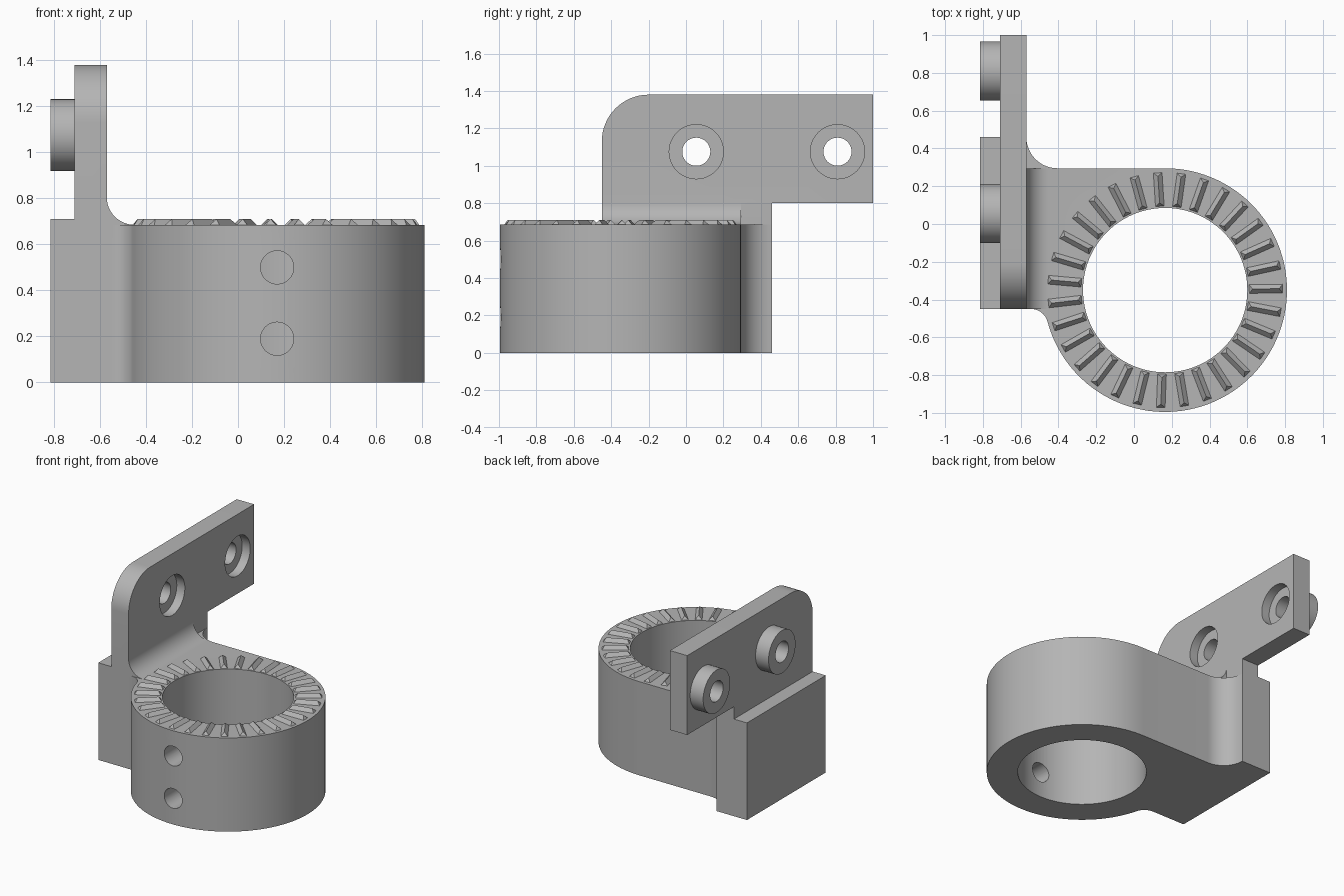
import bpy, bmesh, math
from mathutils import Matrix, Vector

if "Cube" in bpy.data.objects:
    bpy.data.objects.remove(bpy.data.objects["Cube"], do_unlink=True)

grey = bpy.data.materials.new("plain grey")
grey.use_nodes = True
grey.diffuse_color = (0.46, 0.46, 0.46, 1)
grey.node_tree.nodes["Principled BSDF"].inputs["Base Color"].default_value = grey.diffuse_color

# Main dimensions
RING = Vector((0.165, -0.35))
OUTER, BORE, TOP = 0.645, 0.435, 0.685
BACK_X, PLATE_X, FACE_X = -0.815, -0.71, -0.57
FRONT_Y, REAR_Y = -0.45, 0.46
BOLTS, BOLT_Z = (0.055, 0.81), 1.075


def arc(cx, cy, r, a0, a1, n):
    return [(cx + r * math.cos(math.radians(a0 + (a1 - a0) * i / n)),
             cy + r * math.sin(math.radians(a0 + (a1 - a0) * i / n))) for i in range(n + 1)]


def add_object(name, bm):
    bmesh.ops.recalc_face_normals(bm, faces=bm.faces[:])
    mesh = bpy.data.meshes.new(name)
    bm.to_mesh(mesh)
    bm.free()
    mesh.materials.append(grey)
    ob = bpy.data.objects.new(name, mesh)
    bpy.context.collection.objects.link(ob)
    return ob


def prism(name, outline, place, start, end):
    """Extrude a 2D outline; place(a, b, t) turns it into a 3D point."""
    bm = bmesh.new()
    face = bm.faces.new([bm.verts.new(place(a, b, start)) for a, b in outline])
    new = bmesh.ops.extrude_face_region(bm, geom=[face])["geom"]
    shift = Vector(place(0, 0, end)) - Vector(place(0, 0, start))
    bmesh.ops.translate(bm, vec=shift, verts=[v for v in new if isinstance(v, bmesh.types.BMVert)])
    return add_object(name, bm)


def along_x(a, b, t): return (t, a, b)
def along_y(a, b, t): return (a, t, b)
def along_z(a, b, t): return (a, b, t)


def round_bar(name, a, b, r, place, start, end, n=48):
    return prism(name, arc(a, b, r, 0, 360, n)[:-1], place, start, end)


def combine(target, tool, operation):
    bpy.context.view_layer.objects.active = target
    mod = target.modifiers.new(operation.title(), 'BOOLEAN')
    mod.operation, mod.object, mod.solver = operation, tool, 'EXACT'
    bpy.ops.object.modifier_apply(modifier=mod.name)
    bpy.data.objects.remove(tool, do_unlink=True)


# Clamp body: ring outline blended into the plate on both sides
r = 0.09
fy = FRONT_Y - r
fx = RING.x - math.sqrt((OUTER + r) ** 2 - (fy - RING.y) ** 2)
touch = math.degrees(math.atan2(RING.y - fy, RING.x - fx))
rear = RING.y + OUTER
blend = REAR_Y - rear
outline = [(FACE_X - 0.04, FRONT_Y)]
outline += arc(fx, fy, r, 90, touch, 10)
outline += arc(RING.x, RING.y, OUTER, touch + 180, 450, 80)[1:]
outline += arc(FACE_X + blend, REAR_Y, blend, 270, 180, 12)
outline += [(FACE_X - 0.04, REAR_Y)]
bracket = prism("clamp_bracket", outline, along_z, 0, TOP)

# Upright plate with one rounded corner and a rear arm
plate = [(FRONT_Y, 0), (REAR_Y, 0), (REAR_Y, 0.8), (1, 0.8), (1, 1.38)]
plate += arc(FRONT_Y + 0.25, 1.13, 0.25, 90, 180, 16)
combine(bracket, prism("upright_plate", plate, along_x, PLATE_X, FACE_X), 'UNION')

# Thick block behind the plate
block = [(FRONT_Y, 0), (REAR_Y, 0), (REAR_Y, 0.71), (FRONT_Y, 0.71)]
combine(bracket, prism("rear_block", block, along_x, BACK_X, PLATE_X + 0.03), 'UNION')

# Concave fillet between body top and plate
f = 0.12
fillet = [(FACE_X - 0.03, TOP - 0.03), (FACE_X + f, TOP - 0.03)]
fillet += arc(FACE_X + f, TOP + f, f, 270, 180, 12)
fillet += [(FACE_X - 0.03, TOP + f)]
combine(bracket, prism("plate_fillet", fillet, along_y, FRONT_Y, rear), 'UNION')

# Bolt bosses on the back, counterbored from the front of the plate
for y in BOLTS:
    combine(bracket, round_bar("boss", y, BOLT_Z, 0.156, along_x, BACK_X, PLATE_X + 0.02), 'UNION')
for y in BOLTS:
    combine(bracket, round_bar("bolt_hole", y, BOLT_Z, 0.075, along_x, -1, 0), 'DIFFERENCE')
    combine(bracket, round_bar("counterbore", y, BOLT_Z, 0.145, along_x, FACE_X - 0.065, 0), 'DIFFERENCE')

# Main bore and two screw holes through the front wall
combine(bracket, round_bar("bore", RING.x, RING.y, BORE, along_z, -0.2, 1, 96), 'DIFFERENCE')
for z in (0.19, 0.5):
    combine(bracket, round_bar("screw_hole", 0.17, z, 0.072, along_y, -1.2, RING.y), 'DIFFERENCE')

bpy.ops.object.select_all(action='DESELECT')
bracket.select_set(True)
bpy.context.view_layer.objects.active = bracket
bpy.ops.object.shade_smooth_by_angle(angle=math.radians(30))

# Ring of small hipped ridges on the top face
TEETH = 31
bm = bmesh.new()
for i in range(TEETH):
    spin = Matrix.Translation((RING.x, RING.y, TOP)) @ Matrix.Rotation(
        2 * math.pi * i / TEETH + 0.013, 4, 'Z')
    inner, outer, w, h = 0.445, 0.622, 0.023, 0.025
    low = [bm.verts.new(spin @ Vector(p)) for p in
           ((inner, -w, 0), (outer, -w, 0), (outer, w, 0), (inner, w, 0))]
    a, b = [bm.verts.new(spin @ Vector((x, 0, h))) for x in (inner + 0.018, outer - 0.018)]
    for verts in ((low[0], low[1], b, a), (low[1], low[2], b),
                  (low[2], low[3], a, b), (low[3], low[0], a), low[::-1]):
        bm.faces.new(verts)
add_object("grip_teeth", bm)
